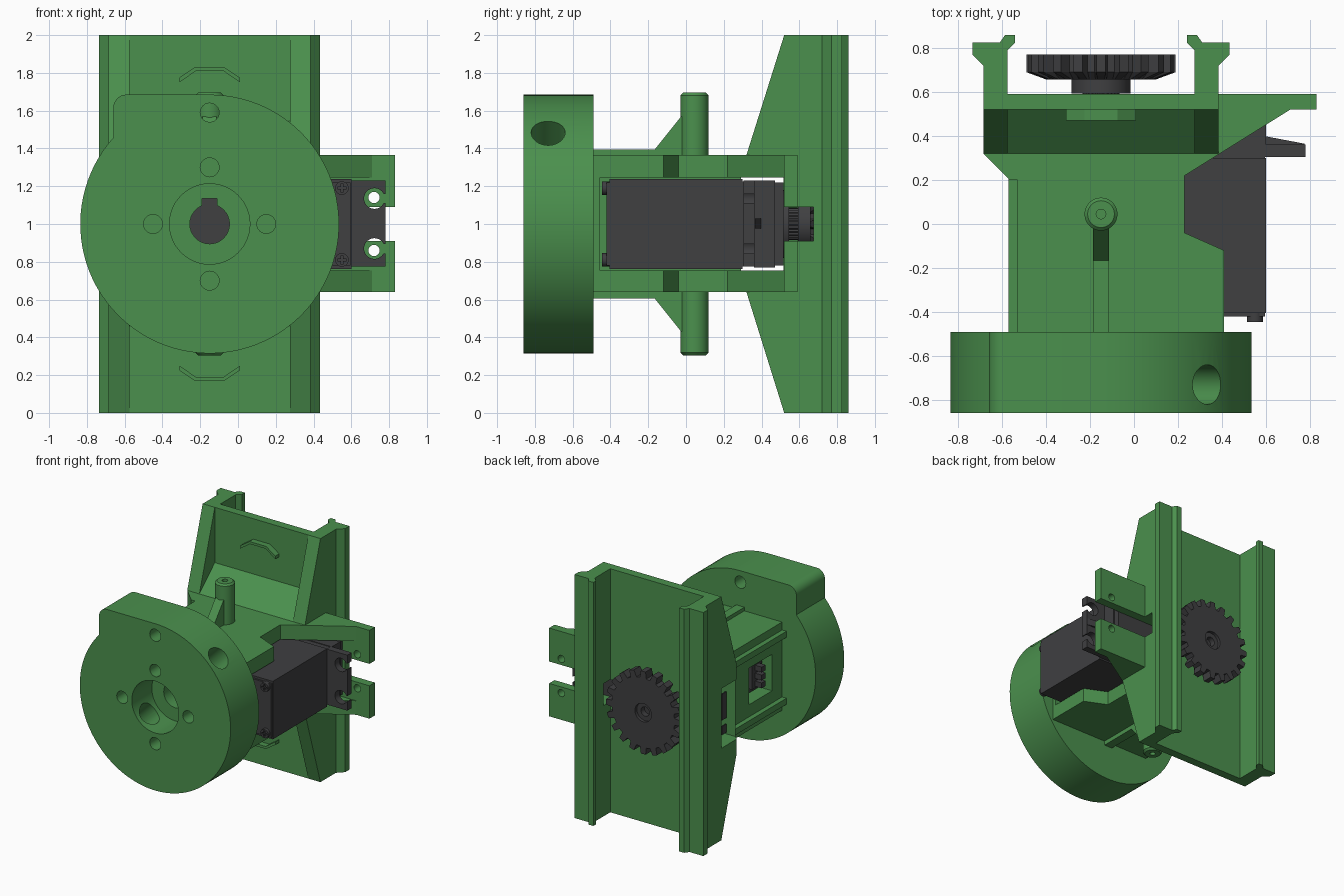
import bpy, bmesh, math
from mathutils import Vector, Matrix

if "Cube" in bpy.data.objects:
    bpy.data.objects.remove(bpy.data.objects["Cube"])

CX = -0.15  # axis of the shaft, disc and rails


def material(name, col):
    m = bpy.data.materials.new(name)
    m.diffuse_color = (*col, 1)
    m.use_nodes = True
    m.node_tree.nodes["Principled BSDF"].inputs["Base Color"].default_value = m.diffuse_color
    return m


GREEN = material("green_plastic", (0.07, 0.28, 0.075))
DARK = material("dark_plastic", (0.05, 0.05, 0.053))


def finish(name, bm, mat):
    bmesh.ops.recalc_face_normals(bm, faces=bm.faces)
    me = bpy.data.meshes.new(name)
    bm.to_mesh(me)
    bm.free()
    ob = bpy.data.objects.new(name, me)
    bpy.context.collection.objects.link(ob)
    me.materials.append(mat)
    return ob


def prism(name, pts, axis, a, b, mat=GREEN):
    """Extrude a 2D outline along an axis from a to b."""
    put = {'x': lambda p, t: (t, p[0], p[1]),
           'y': lambda p, t: (p[0], t, p[1]),
           'z': lambda p, t: (p[0], p[1], t)}[axis]
    bm = bmesh.new()
    lo = [bm.verts.new(put(p, a)) for p in pts]
    hi = [bm.verts.new(put(p, b)) for p in pts]
    bm.faces.new(lo)
    bm.faces.new(hi)
    n = len(pts)
    for i in range(n):
        bm.faces.new((lo[i], lo[(i + 1) % n], hi[(i + 1) % n], hi[i]))
    return finish(name, bm, mat)


def box(name, x0, x1, y0, y1, z0, z1, mat=GREEN):
    return prism(name, [(x0, y0), (x1, y0), (x1, y1), (x0, y1)], 'z', z0, z1, mat)


def arc(cx, cy, r, a0, a1, n):
    return [(cx + r * math.cos(math.radians(a0 + (a1 - a0) * i / n)),
             cy + r * math.sin(math.radians(a0 + (a1 - a0) * i / n))) for i in range(n + 1)]


def rod(name, c, r, axis, a, b, mat=GREEN, n=32):
    return prism(name, arc(c[0], c[1], r, 0, 360, n)[:-1], axis, a, b, mat)


def boolean(ob, others, op='DIFFERENCE'):
    for o in others:
        o.hide_render = True
        m = ob.modifiers.new("bool", 'BOOLEAN')
        m.object, m.operation, m.solver = o, op, 'EXACT'
        bpy.context.view_layer.objects.active = ob
        bpy.ops.object.modifier_apply(modifier=m.name)
        bpy.data.objects.remove(o)


def keyed_bore():
    return [rod("bore", (CX, 1), 0.105, 'y', -0.95, -0.4),
            box("key", CX - 0.04, CX + 0.04, -0.95, -0.4, 1.0, 1.135)]


# Rail plate with two hooked rails
half = [(0.535, 0.52), (0.535, 0.72), (0.585, 0.77), (0.585, 0.825), (0.46, 0.825),
        (0.435, 0.86), (0.39, 0.86), (0.39, 0.825), (0.425, 0.79), (0.425, 0.59)]
frame = prism("servo_frame", [(CX + d, y) for d, y in half]
              + [(CX - d, y) for d, y in reversed(half)], 'z', 0, 2)

# Gussets, ramp and the servo housing, merged into the frame
gusset = [(0.53, 0), (0.52, 0), (0.32, 0.64), (0.32, 1.365), (0.52, 2), (0.53, 2)]
housing = [(-0.53, -0.5), (0.41, -0.5), (0.41, -0.12), (0.23, -0.04), (0.23, 0.22),
           (0.71, 0.52), (0.83, 0.52), (0.83, 0.59), (-0.685, 0.59), (-0.685, 0.32),
           (-0.565, 0.2), (-0.53, 0.2)]
boolean(frame, [prism("gusset", gusset, 'x', CX + s * 0.425, CX + s * 0.535) for s in (-1, 1)]
        + [prism("ramp", [(0.31, 0.64), (0.32, 0.64), (0.53, 0.45), (0.53, 1.555),
                          (0.32, 1.365), (0.31, 1.365)], 'x', -0.585, 0.285),
           prism("housing", housing, 'z', 0.64, 1.365)], 'UNION')

# Openings: servo pocket, shaft slot, left tab pocket, cable window, screw holes
boolean(frame, [
    box("pocket", -0.41, 1, -0.455, 0.52, 0.755, 1.245),
    box("tab_pocket", -0.8, -0.4, 0.29, 0.515, 0.755, 1.245),
    box("shaft_slot", CX, 1, 0.5, 0.675, 0.91, 1.09),
    rod("shaft_hole", (CX, 1), 0.09, 'y', 0.5, 0.65),
    box("window", -0.8, -0.4, -0.36, -0.06, 0.85, 1.15)]
    + [rod("ear_hole", (0.72, z), 0.03, 'y', 0.4, 0.7, n=16) for z in (0.86, 1.14)]
    + keyed_bore())

# Mounting disc with a squared corner
outline = arc(CX, 1, 0.685, 138, 450, 84) + arc(-0.59, 1.615, 0.07, 90, 180, 8)
disc = prism("mounting_disc", outline, 'y', -0.86, -0.49)
holes = [rod("recess", (CX, 1), 0.213, 'y', -0.95, -0.6, n=48)] + keyed_bore()
holes += [rod("hole", (CX + dx, 1 + dz), 0.05, 'y', -0.95, -0.4, n=24)
          for dx, dz in ((0.3, 0), (-0.3, 0), (0, 0.3), (0, -0.3), (0, 0.59))]
radial = rod("radial_hole", (0, 0), 0.09, 'z', -0.4, 0.9)
radial.data.transform(Matrix.Translation((CX, -0.73, 1)) @ Matrix.Rotation(math.radians(45), 4, 'Y'))
boolean(disc, holes + [radial])

# Parts repeated above and below the middle: s = +1 top, -1 bottom
for s, side in ((1, "upper"), (-1, "lower")):
    def zz(v):
        return 1 + s * (v - 1)
    # Pin with chamfered tip and small bore
    pin = rod(side + "_pin", (CX, 0.045), 0.075, 'z', zz(1.3), zz(1.695))
    bm = bmesh.new()
    bm.from_mesh(pin.data)
    rim = [e for e in bm.edges if all(abs(v.co.z - zz(1.695)) < 1e-4 for v in e.verts)]
    bmesh.ops.bevel(bm, geom=rim, offset=0.014, segments=1, affect='EDGES')
    bm.to_mesh(pin.data)
    bm.free()
    boolean(pin, [rod("bore", (CX, 0.045), 0.022, 'z', zz(1.6), zz(1.8), n=16)])
    # Rib bracing the pin
    prism(side + "_pin_rib", [(-0.5, zz(1.35)), (-0.5, zz(1.395)), (-0.165, zz(1.395)),
                              (-0.025, zz(1.57)), (0.02, zz(1.57)), (0.02, zz(1.35))],
          'x', CX - 0.037, CX + 0.037)
    # Cable tie loop on the plate
    prism(side + "_tie_loop", [(x, zz(z)) for x, z in
                               [(-0.31, 1.75), (-0.31, 1.775), (-0.225, 1.832), (-0.075, 1.832),
                                (0.01, 1.775), (0.01, 1.75), (-0.08, 1.812), (-0.22, 1.812)]],
          'y', 0.47, 0.53)
    # Ridge along the left wall
    box(side + "_side_ridge", -0.57, -0.52, -0.5, 0.21, *sorted((zz(1.25), zz(1.3))))

# Servo case, stacked along y
box("servo_cover", -0.395, 0.595, -0.42, -0.4, 0.78, 1.22, DARK)
box("servo_case", -0.4, 0.6, -0.405, 0.3, 0.762, 1.238, DARK)
box("servo_neck", -0.395, 0.595, 0.29, 0.37, 0.775, 1.225, DARK)
box("servo_top", -0.4, 0.6, 0.36, 0.47, 0.77, 1.23, DARK)
box("servo_lid", -0.39, 0.59, 0.46, 0.515, 0.78, 1.22, DARK)
rod("servo_boss", (CX, 1), 0.18, 'y', 0.5, 0.545, DARK)
spline = [(CX + r * math.cos(i * math.pi / 25), 1 + r * math.sin(i * math.pi / 25))
          for i in range(50) for r in ((0.085, 0.078)[i % 2],)]
prism("servo_shaft", spline, 'y', 0.53, 0.67, DARK)

# Cover screws with cross recess
for x in (-0.35, 0.55):
    for z in (0.81, 1.19):
        screw = rod("cover_screw", (x, z), 0.036, 'y', -0.445, -0.4, DARK, 20)
        boolean(screw, [box("cross", x - a, x + a, -0.5, -0.43, z - b, z + b)
                        for a, b in ((0.024, 0.006), (0.006, 0.024))])

# Mounting tabs with open screw slots and a stiffening web
for s, side in ((1, "right"), (-1, "left")):
    def xx(v):
        return 0.1 + s * (v - 0.1)
    tab = box(side + "_servo_tab", *sorted((xx(0.59), xx(0.78))), 0.305, 0.362, 0.775, 1.23, DARK)
    cuts = []
    for z in (0.87, 1.135):
        cuts.append(rod("slot_hole", (xx(0.722), z), 0.055, 'y', 0.2, 0.5, n=24))
        cuts.append(box("slot", *sorted((xx(0.722), xx(0.9))), 0.2, 0.5, z - 0.025, z + 0.025))
    boolean(tab, cuts)
    prism(side + "_tab_web", [(xx(0.59), 0.35), (xx(0.59), 0.4), (xx(0.775), 0.365),
                              (xx(0.775), 0.35)], 'z', 0.975, 1.03, DARK)

# Cable plug in the left window
box("cable_plug", -0.46, -0.39, -0.33, -0.2, 0.9, 1.1, DARK)
for z in (0.935, 1.0, 1.065):
    box("cable_wire", -0.52, -0.45, -0.29, -0.24, z - 0.022, z + 0.022, DARK)

# Drive gear: toothed outline lofted, with a bevelled front
TEETH = 20
teeth = []
for i in range(TEETH):
    for f, r in ((-0.32, 0.285), (-0.2, 0.34), (0.2, 0.34), (0.32, 0.285)):
        teeth.append(((i + f) * 2 * math.pi / TEETH, r))
bm = bmesh.new()
rings = []
for y, cap in ((0.657, 0.25), (0.69, 0.34), (0.77, 0.34)):
    rings.append([bm.verts.new((CX + min(r, cap) * math.cos(a), y, 1 + min(r, cap) * math.sin(a)))
                  for a, r in teeth])
for lo, hi in zip(rings, rings[1:]):
    for i in range(len(lo)):
        j = (i + 1) % len(lo)
        bm.faces.new((lo[i], lo[j], hi[j], hi[i]))
bm.faces.new(rings[0])
bm.faces.new(rings[-1])
gear = finish("drive_gear", bm, DARK)
boolean(gear, [rod("counterbore", (CX, 1), 0.075, 'y', 0.745, 0.8),
               rod("screw_hole", (CX, 1), 0.038, 'y', 0.70, 0.8, n=24)])
rod("gear_hub", (CX, 1), 0.135, 'y', 0.592, 0.66, DARK, 40)

# Smooth the round surfaces, keep hard edges
for ob in bpy.context.scene.objects:
    ob.select_set(True)
bpy.context.view_layer.objects.active = frame
bpy.ops.object.shade_smooth_by_angle(angle=math.radians(25))
